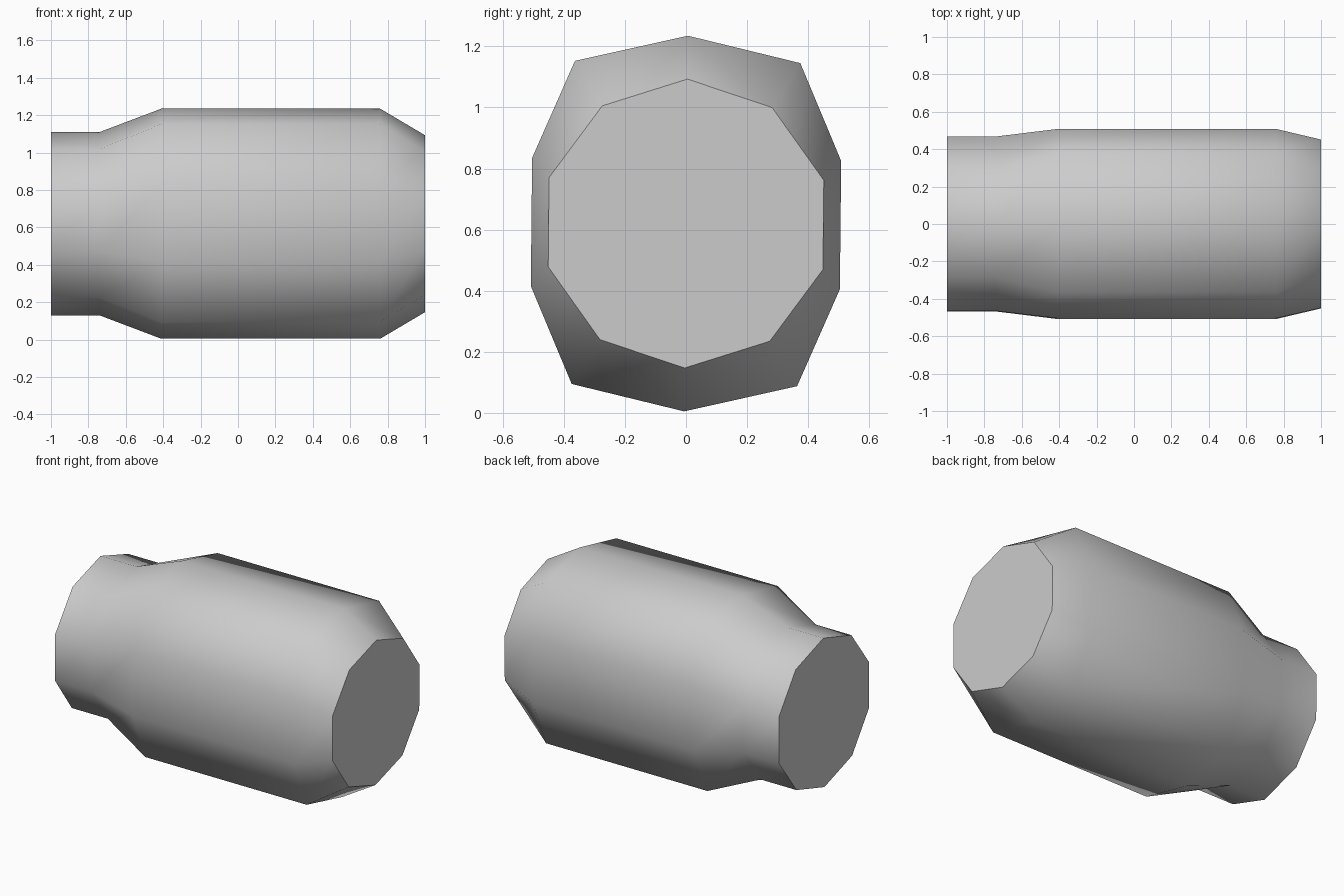
import bpy, bmesh
from math import sin, cos, pi
from mathutils import Matrix

if "Cube" in bpy.data.objects:
    bpy.data.objects.remove(bpy.data.objects["Cube"])

CENTRE_Z = 0.62
TWIST = -0.01


def mirrored(quarter):
    """Closed ten-sided section from its top vertex and two right-hand vertices."""
    right = quarter[1:] + [(y, -z) for y, z in reversed(quarter)]
    left = [(-y, z) for y, z in reversed(right[:-1])]
    return quarter[:1] + right + left


def round_section(r):
    return mirrored([(r * sin(i * pi / 5), r * cos(i * pi / 5)) for i in range(3)])


# Cross-sections along the length
neck = round_section(0.49)
belly = mirrored([(0, 0.615), (0.369, 0.529), (0.506, 0.21)])
base = round_section(0.473)
stations = [(-1, neck), (-0.74, neck), (-0.41, belly), (0.76, belly), (1, base)]

# Loft the skin and close both ends
bm = bmesh.new()
rings = [[bm.verts.new((x, y, z)) for y, z in section] for x, section in stations]
for a, b in zip(rings, rings[1:]):
    for i in range(len(a)):
        j = (i + 1) % len(a)
        bm.faces.new((a[i], a[j], b[j], b[i])).smooth = True
for ring in (rings[0], rings[-1]):
    cap = bm.faces.new(ring)
    for edge in cap.edges:
        edge.smooth = False
bmesh.ops.recalc_face_normals(bm, faces=bm.faces)
bm.transform(Matrix.Translation((0, 0, CENTRE_Z)) @ Matrix.Rotation(TWIST, 4, "X"))

mesh = bpy.data.meshes.new("barrel_body")
bm.to_mesh(mesh)
bm.free()
body = bpy.data.objects.new("barrel_body", mesh)
bpy.context.collection.objects.link(body)

# Plain grey finish
grey = bpy.data.materials.new("light_grey")
grey.use_nodes = True
colour = (0.6, 0.6, 0.6, 1)
grey.diffuse_color = colour
grey.node_tree.nodes["Principled BSDF"].inputs["Base Color"].default_value = colour
mesh.materials.append(grey)
